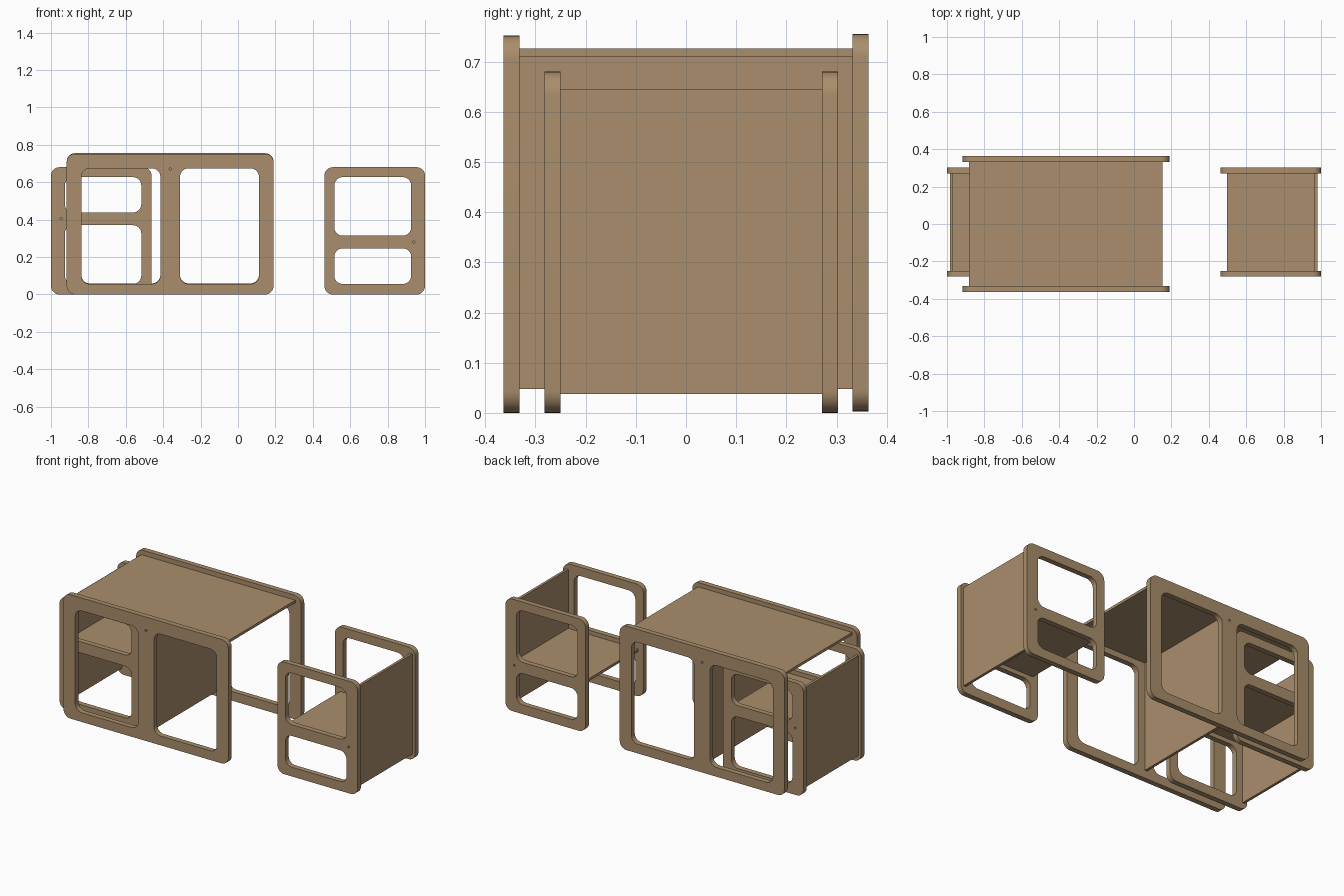
import bpy, bmesh, math

if "Cube" in bpy.data.objects:
    bpy.data.objects.remove(bpy.data.objects["Cube"])

wood = bpy.data.materials.new("wood")
wood.diffuse_color = (0.40, 0.27, 0.15, 1)
wood.use_nodes = True
wood.node_tree.nodes["Principled BSDF"].inputs["Base Color"].default_value = wood.diffuse_color


def rounded_rect(x0, x1, z0, z1, r, n=8):
    pts = []
    corners = [(x1 - r, z1 - r), (x0 + r, z1 - r), (x0 + r, z0 + r), (x1 - r, z0 + r)]
    for k, (cx, cz) in enumerate(corners):
        for i in range(n + 1):
            a = (k + i / n) * math.pi / 2
            pts.append((cx + r * math.cos(a), cz + r * math.sin(a)))
    return pts


def frame_panel(name, outer, openings, peg_hole, y, thick):
    """Upright panel in the XZ plane, with rounded openings and one small drilled hole."""
    curve = bpy.data.curves.new(name, "CURVE")
    curve.dimensions = "2D"
    curve.fill_mode = "BOTH"
    curve.extrude = thick / 2
    loops = [rounded_rect(*outer, 0.045)] + [rounded_rect(*o, 0.045) for o in openings]
    px, pz = peg_hole
    loops.append([(px + 0.006 * math.cos(i * math.pi / 6), pz + 0.006 * math.sin(i * math.pi / 6))
                  for i in range(12)])
    for pts in loops:
        s = curve.splines.new("POLY")
        s.points.add(len(pts) - 1)
        for p, (x, z) in zip(s.points, pts):
            p.co = (x, z, 0, 1)
        s.use_cyclic_u = True
    ob = bpy.data.objects.new(name, curve)
    bpy.context.collection.objects.link(ob)
    ob.rotation_euler.x = math.pi / 2
    ob.location.y = y
    bpy.ops.object.select_all(action="DESELECT")
    ob.select_set(True)
    bpy.context.view_layer.objects.active = ob
    bpy.ops.object.convert(target="MESH")
    ob = bpy.context.object
    bm = bmesh.new()
    bm.from_mesh(ob.data)
    bmesh.ops.remove_doubles(bm, verts=bm.verts, dist=1e-5)
    bmesh.ops.recalc_face_normals(bm, faces=bm.faces)
    bm.to_mesh(ob.data)
    bm.free()
    ob.data.materials.clear()
    ob.data.materials.append(wood)
    bpy.ops.object.shade_smooth_by_angle(angle=math.radians(30))


def board(name, x0, x1, y0, y1, z0, z1):
    bm = bmesh.new()
    bmesh.ops.create_cube(bm, size=1)
    for v in bm.verts:
        v.co = [(a + b) / 2 + c * (b - a) for (a, b), c in zip(((x0, x1), (y0, y1), (z0, z1)), v.co)]
    me = bpy.data.meshes.new(name)
    bm.to_mesh(me)
    bm.free()
    me.materials.append(wood)
    bpy.context.collection.objects.link(bpy.data.objects.new(name, me))


# Table: two framed sides, top board, central divider
TX, T = -0.3625, 0.032
for side, y, dz in (("front", -0.348, 0.0), ("back", 0.348, 0.003)):
    openings = [(-0.838, -0.415, 0.056 + dz, 0.674 + dz), (-0.31, 0.112, 0.056 + dz, 0.674 + dz)]
    frame_panel("table_side_" + side, (-0.916, 0.19, dz, 0.752 + dz), openings,
                (TX, 0.67), y, T)
board("table_top", -0.882, 0.152, -0.333, 0.333, 0.71, 0.726)
board("table_divider", TX - 0.008, TX + 0.008, -0.333, 0.333, 0.048, 0.71)

# Right chair: low seat, back board on the outer side
for side, y in (("front", -0.266), ("back", 0.287)):
    frame_panel("right_chair_side_" + side, (0.462, 1.0, 0, 0.68),
                [(0.515, 0.926, 0.056, 0.246), (0.515, 0.926, 0.314, 0.627)], (0.94, 0.28), y, T)
board("right_chair_seat", 0.497, 0.965, -0.251, 0.272, 0.272, 0.288)
board("right_chair_backrest", 0.965, 0.981, -0.251, 0.272, 0.038, 0.645)

# Left chair: the same chair turned over, so its seat is high
for side, y in (("front", -0.266), ("back", 0.287)):
    frame_panel("left_chair_side_" + side, (-1.0, -0.462, 0, 0.68),
                [(-0.926, -0.517, 0.056, 0.37), (-0.926, -0.517, 0.438, 0.627)], (-0.945, 0.405), y, T)
board("left_chair_seat", -0.967, -0.497, -0.251, 0.272, 0.396, 0.412)
board("left_chair_backrest", -0.983, -0.967, -0.251, 0.272, 0.038, 0.645)
